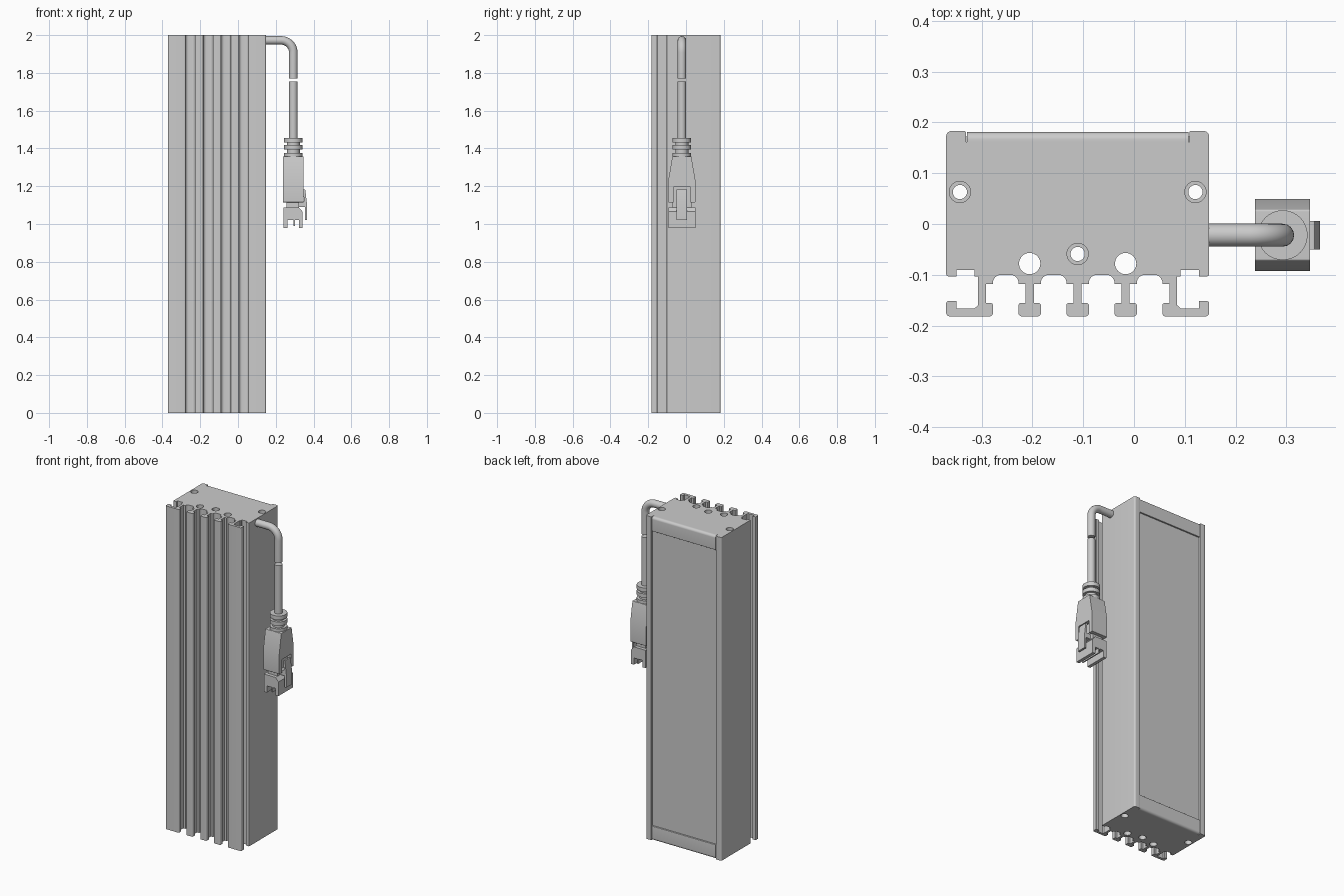
import bpy, bmesh, math
from mathutils import Vector

if "Cube" in bpy.data.objects:
    bpy.data.objects.remove(bpy.data.objects["Cube"])

XC = -0.111          # centre of the extrusion in x
CX, CY = 0.293, -0.022   # cable axis


def fillet(pts):
    """Round the corners of a closed profile of (u, v[, radius]) points."""
    out = []
    for i, p in enumerate(pts):
        c = Vector(p[:2])
        r = p[2] if len(p) > 2 else 0
        if not r:
            out.append(c)
            continue
        a = (Vector(pts[i - 1][:2]) - c).normalized()
        b = (Vector(pts[(i + 1) % len(pts)][:2]) - c).normalized()
        half = a.angle(b) / 2
        o = c + (a + b).normalized() * (r / math.sin(half))
        s, e = c + a * (r / math.tan(half)) - o, c + b * (r / math.tan(half)) - o
        for k in range(7):
            d = s.lerp(e, k / 6)
            out.append(o + d.normalized() * r)
    return out


def smooth(ob):
    bpy.ops.object.select_all(action='DESELECT')
    ob.select_set(True)
    bpy.context.view_layer.objects.active = ob
    bpy.ops.object.shade_smooth_by_angle(angle=math.radians(35))
    return ob


def prism(name, pts, axis, lo, hi):
    """Extrude a profile along an axis."""
    place = {'x': lambda u, v, w: (w, u, v),
             'y': lambda u, v, w: (u, w, v),
             'z': lambda u, v, w: (u, v, w)}[axis]
    bm = bmesh.new()
    f = bm.faces.new([bm.verts.new(place(u, v, lo)) for u, v in fillet(pts)])
    ext = bmesh.ops.extrude_face_region(bm, geom=[f])['geom']
    move = Vector(place(0, 0, hi - lo))
    bmesh.ops.translate(bm, vec=move, verts=[g for g in ext if isinstance(g, bmesh.types.BMVert)])
    bmesh.ops.recalc_face_normals(bm, faces=bm.faces)
    me = bpy.data.meshes.new(name)
    bm.to_mesh(me)
    bm.free()
    ob = bpy.data.objects.new(name, me)
    bpy.context.collection.objects.link(ob)
    return smooth(ob)


def box(name, x, y, z):
    return prism(name, [(x[0], y[0]), (x[1], y[0]), (x[1], y[1]), (x[0], y[1])], 'z', *z)


def rod(name, x, y, r, lo, hi, n=32):
    ring = [(x + r * math.cos(2 * math.pi * i / n), y + r * math.sin(2 * math.pi * i / n)) for i in range(n)]
    return prism(name, ring, 'z', lo, hi)


def cut(ob, cutters):
    for c in cutters:
        m = ob.modifiers.new('cut', 'BOOLEAN')
        m.operation, m.solver, m.object = 'DIFFERENCE', 'EXACT', c
        bpy.context.view_layer.objects.active = ob
        bpy.ops.object.modifier_apply(modifier=m.name)
        bpy.data.objects.remove(c)
    smooth(ob)


# Finned housing: right edge with side T-slot, four rear slots, mirrored left edge
edge = [(.22, .162), (.22, .183, .003), (.259, .183, .01), (.259, -.103, .004), (.239, -.103),
        (.239, -.091), (.203, -.091), (.203, -.103), (.196, -.103), (.196, -.16), (.203, -.166),
        (.239, -.166), (.239, -.152), (.259, -.152, .004), (.259, -.182, .007)]
fin = [(.022, -.182, .006), (.022, -.156, .004), (.008, -.156), (.008, -.118),
       (.022, -.118), (.022, -.1, .016)]
profile = list(edge)
centres = [.189, .0945, 0, -.0945, -.189]
for a, b in zip(centres, centres[1:]):
    profile += [(a - p[0], *p[1:]) for p in fin]
    profile += [(b + p[0], *p[1:]) for p in reversed(fin)]
profile += [(-p[0], *p[1:]) for p in reversed(edge)]
housing = prism('finned_housing', [(XC + p[0], *p[1:]) for p in profile], 'z', 0, 2)

# Screw holes with counterbores, and plain channel holes
cutters = []
for dx, y in [(-.232, .063), (.232, .063), (0, -.059)]:
    cutters.append(rod('hole', XC + dx, y, .014, -.1, 2.1))
    for z in (0, 2):
        cutters.append(rod('counterbore', XC + dx, y, .021, z - .03, z + .03))
for s in (-1, 1):
    x = XC + s * .0945
    cutters.append(rod('channel', x, -.078, .021, -.1, 2.1))
cut(housing, cutters)

# Window and rounded end caps in the back channel
xl, xr = XC - .22, XC + .22
box('window', (xl, xr), (.161, .172), (.08, 1.92))
cap = [(.161, 0), (.181, 0, .015), (.181, .088, .002), (.161, .088)]
prism('bottom_cap', cap, 'x', xl + .002, xr - .002)
prism('top_cap', [(p[0], 2 - p[1], *p[2:]) for p in cap], 'x', xl + .002, xr - .002)


# Cable, shown with a break
def cable(name, pts):
    cu = bpy.data.curves.new(name, 'CURVE')
    cu.dimensions, cu.bevel_depth, cu.bevel_resolution, cu.use_fill_caps = '3D', .0225, 6, True
    sp = cu.splines.new('POLY')
    sp.points.add(len(pts) - 1)
    for q, p in zip(sp.points, pts):
        q.co = (*p, 1)
    ob = bpy.data.objects.new(name, cu)
    bpy.context.collection.objects.link(ob)
    bpy.ops.object.select_all(action='DESELECT')
    ob.select_set(True)
    bpy.context.view_layer.objects.active = ob
    bpy.ops.object.convert(target='MESH')
    smooth(bpy.context.view_layer.objects.active)


R = .065
bend = [(CX - R + R * math.sin(t), CY, 1.972 - R + R * math.cos(t))
        for t in [math.pi / 2 * i / 12 for i in range(13)]]
cable('upper_cable', [(.14, CY, 1.972)] + bend + [(CX, CY, 1.77)])
cable('lower_cable', [(CX, CY, 1.755), (CX, CY, 1.4)])

# Ribbed strain relief
rod('strain_relief_core', CX, CY, .034, 1.35, 1.455)
for i, z in enumerate((1.432, 1.395, 1.352)):
    rod(f'strain_relief_rib_{i}', CX, CY, .049, z, z + .024)

# Connector shell with a forked opening for the latch
half = [(.05, 1.358, .004), (.071, 1.236), (.071, 1.114, .003)]
shell = prism('connector_shell', [(CY + p[0], *p[1:]) for p in half]
              + [(CY - p[0], *p[1:]) for p in reversed(half)], 'x', .238, .347)
cut(shell, [box('latch_opening', (.322, .4), (CY - .045, CY + .045), (1.0, 1.195))])
box('connector_neck', (.257, .322), (CY - .05, CY + .05), (1.08, 1.12))

# Plug end with contact gap and centre tooth
prism('plug_end', [(.242, 1.088), (.242, .978), (.262, .978), (.262, 1.02), (.293, 1.02), (.293, .99),
                   (.301, .99), (.301, 1.02), (.322, 1.02), (.322, .978), (.342, .978), (.342, 1.065),
                   (.322, 1.088)], 'y', CY - .071, CY + .071)

# Latch lever
prism('latch_lever', [(.345, 1.183, .003), (.356, 1.183, .003), (.366, 1.1), (.366, 1.02), (.354, 1.02),
                      (.354, 1.09), (.315, 1.09), (.315, 1.12), (.35, 1.12)], 'y', CY - .028, CY + .028)
